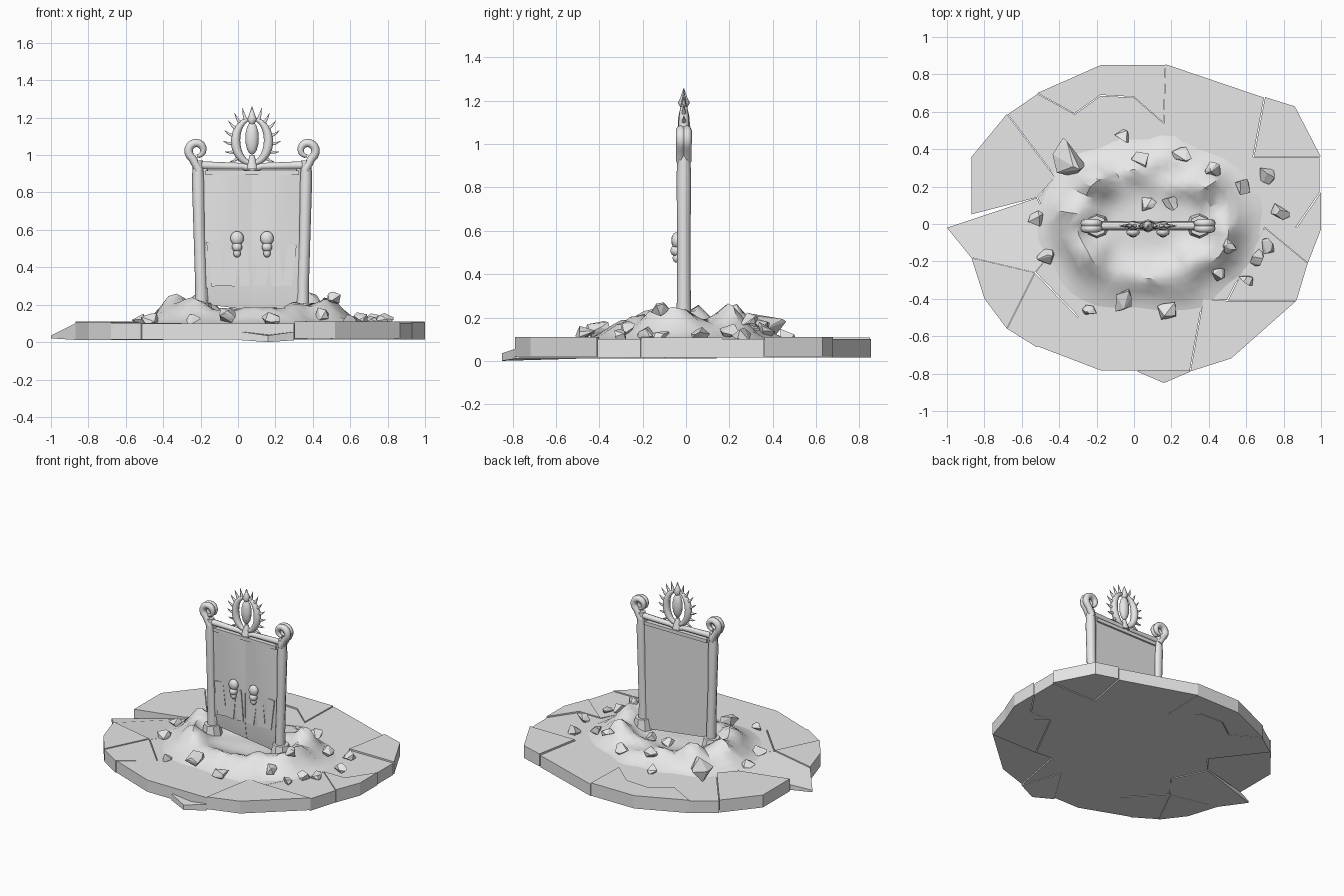
import bpy, bmesh, math, random
from mathutils import Vector, Matrix, noise

default_cube = bpy.data.objects.get("Cube")
if default_cube:
    bpy.data.objects.remove(default_cube)

random.seed(4)
MIDDLE = 0.075          # centre line of the gate
DEPTH = -0.01           # gate position along y

stone = bpy.data.materials.new("grey_stone")
stone.use_nodes = True
stone.diffuse_color = (0.8, 0.8, 0.8, 1)
stone.node_tree.nodes["Principled BSDF"].inputs["Base Color"].default_value = (0.8, 0.8, 0.8, 1)


def finish(name, bm, smooth_angle=None):
    """Turn a bmesh into a named object in the scene."""
    bmesh.ops.recalc_face_normals(bm, faces=bm.faces)
    mesh = bpy.data.meshes.new(name)
    bm.to_mesh(mesh)
    bm.free()
    mesh.materials.append(stone)
    if smooth_angle:
        mesh.shade_smooth()
        mesh.set_sharp_from_angle(angle=math.radians(smooth_angle))
    obj = bpy.data.objects.new(name, mesh)
    bpy.context.collection.objects.link(obj)
    return obj


def tube(name, path, radii, sides=2):
    """Round tube along a path, with one radius per point."""
    curve = bpy.data.curves.new(name, "CURVE")
    curve.dimensions = "3D"
    curve.bevel_depth = 1
    curve.bevel_resolution = sides
    curve.use_fill_caps = True
    spline = curve.splines.new("POLY")
    spline.points.add(len(path) - 1)
    for point, place, radius in zip(spline.points, path, radii):
        point.co = (*place, 1)
        point.radius = radius
    spline.use_smooth = True
    curve.materials.append(stone)
    obj = bpy.data.objects.new(name, curve)
    bpy.context.collection.objects.link(obj)
    return obj


def box(name, size, place, tilt=0):
    bm = bmesh.new()
    bmesh.ops.create_cube(bm, size=1)
    turn = Matrix.Rotation(tilt, 4, "Y")
    bm.transform(Matrix.Translation(place) @ turn @ Matrix.Diagonal((*size, 1)))
    return finish(name, bm)


def ball(name, size, place, smooth=True):
    bm = bmesh.new()
    bmesh.ops.create_uvsphere(bm, u_segments=12, v_segments=8, radius=1)
    bm.transform(Matrix.Translation(place) @ Matrix.Diagonal((*size, 1)))
    return finish(name, bm, 60 if smooth else None)


def slab(name, outline, top=0.105, bottom=0.015, tip=None):
    """Flat stone from an outline in hundredths; tip lowers the first corner."""
    centre = sum((Vector(p) for p in outline), Vector((0, 0))) / len(outline)
    bm = bmesh.new()
    rings = []
    for height, tip_height in ((bottom, tip and tip[0]), (top, tip and tip[1])):
        ring = []
        for i, p in enumerate(outline):
            xy = (centre + (Vector(p) - centre) * 0.992) / 100 if not tip else Vector(p) / 100
            z = tip_height if tip and i == 0 else height
            ring.append(bm.verts.new((xy.x, xy.y, z)))
        rings.append(ring)
        bm.faces.new(ring)
    low, high = rings
    for i in range(len(low)):
        j = (i + 1) % len(low)
        bm.faces.new((low[i], low[j], high[j], high[i]))
    return finish(name, bm)


# Cracked round platform
slab("platform_core", [(-52, 14), (-42, 25), (-68, 59), (-52, 70), (-32, 59), (-18, 69),
     (0, 68), (16, 54), (17, 86), (70, 68), (64, 36), (100, 36), (100, 17), (87, -2),
     (70, -2), (50, -41), (37, -40), (30, -79), (-18, -79), (-52, -66), (-30, -50),
     (-53, -26), (-40, -10)], 0.1)
slab("back_left_slab", [(-87, 5), (-87, 36), (-68, 59), (-42, 25), (-52, 14)], 0.11, 0.02)
slab("tilted_side_slab", [(-100, -2), (-87, -18), (-53, -26), (-40, -10), (-52, 14)],
     0.1, 0.012, (0.02, 0.035))
slab("front_left_slab", [(-87, -18), (-80, -40), (-68, -56), (-53, -26)], 0.108, 0.012)
slab("front_corner_slab", [(-68, -56), (-52, -66), (-30, -50), (-53, -26)], 0.102)
slab("back_slab", [(-52, 70), (-18, 85), (17, 85), (16, 54), (0, 68), (-18, 69), (-32, 59)], 0.108)
slab("back_right_slab", [(70, 68), (86, 63), (100, 36), (64, 36)], 0.11, 0.02)
slab("side_slab", [(100, 17), (100, -3), (93, -21), (70, -2), (87, -2)], 0.107)
slab("front_side_slab", [(93, -21), (87, -41), (50, -41), (70, -2)], 0.102)
slab("front_right_slab", [(87, -41), (52, -72), (30, -79), (37, -40), (50, -41)], 0.109, 0.02)
slab("sunken_front_slab", [(16, -85), (30, -79), (20, -50), (2, -79)], 0.055, 0.01, (0, 0.035))


# Rubble mound with a hollow middle
KNOLLS = [(-.37, .07, .11), (-.22, .22, .1), (.4, .22, .1), (.5, -.03, .1),
          (-.25, -.18, .07), (.3, -.22, .04), (.47, -.17, .06), (-.33, -.06, .07)]


def reach(angle):
    wobble = noise.noise(Vector((math.cos(angle) * 2, math.sin(angle) * 2, 3)))
    return Vector((0.6 * math.cos(angle), 0.46 * math.sin(angle))).length * (1.03 + 0.14 * wobble)


def mound_height(x, y):
    dx, dy = x - 0.08, y
    u = math.hypot(dx, dy) / reach(math.atan2(dy, dx))
    if u >= 1:
        return 0.095
    rim = math.exp(-((u - 0.6) / 0.2) ** 2)
    z = 0.1 + 0.035 * (1 - u) + 0.06 * rim
    for kx, ky, lift in KNOLLS:
        z += 0.9 * lift * math.exp(-((x - kx) ** 2 + (y - ky) ** 2) / 0.0055)
    z += 0.05 * rim * noise.noise(Vector((x * 9, y * 9, 1)))
    return z if u < 0.9 else 0.095 + (z - 0.095) * (1 - u) / 0.1


RINGS, SPOKES = 13, 44
bm = bmesh.new()
hub = bm.verts.new((0.08, 0, mound_height(0.08, 0)))
previous = None
for r in range(1, RINGS + 1):
    ring = []
    for s in range(SPOKES):
        a = math.tau * s / SPOKES
        d = reach(a) * r / RINGS
        x, y = 0.08 + d * math.cos(a), d * math.sin(a)
        ring.append(bm.verts.new((x, y, mound_height(x, y))))
    for s in range(SPOKES):
        n = (s + 1) % SPOKES
        if previous:
            bm.faces.new((previous[s], ring[s], ring[n], previous[n]))
        else:
            bm.faces.new((hub, ring[s], ring[n]))
    previous = ring
finish("rubble_mound", bm, 40)


# Scattered angular rocks
def rock(name, x, y, size):
    bm = bmesh.new()
    for i in range(11):
        d = Vector([random.gauss(0, 1) for axis in "xyz"]).normalized()
        bm.verts.new(d * size * random.uniform(0.85, 1.15))
    hull = bmesh.ops.convex_hull(bm, input=bm.verts)
    bmesh.ops.delete(bm, geom=hull["geom_interior"], context="VERTS")
    bm.transform(Matrix.Translation((x, y, mound_height(x, y) + size * 0.45))
                 @ Matrix.Diagonal((1, 1, 0.75, 1)))
    finish(name, bm)


ROCKS = [(-52, 3), (-47, -18), (-24, -48), (18, -46), (4, 34), (-6, 46), (26, 37), (42, 29),
         (58, 20), (71, 27), (78, 7), (71, -12), (65, -18), (45, -27), (60, -30), (51, -12),
         (7, 11), (20, 12)]
for i, (x, y) in enumerate(ROCKS):
    rock(f"rock_{i}", x / 100, y / 100, random.uniform(0.042, 0.055))
rock("front_boulder", -0.07, -0.4, 0.068)
rock("back_boulder", -0.34, 0.36, 0.11)


# Gate posts with feet and curled claw tops, mirrored about the centre line
for side, label in ((1, "left"), (-1, "right")):
    def at(offset, z, y=DEPTH):
        return (MIDDLE + side * offset, y, z)

    tube(f"{label}_post", [at(.27, .1), at(.272, .3), at(.282, .6), at(.287, .85), at(.29, .97)],
         [.036, .032, .031, .034, .028])
    tube(f"{label}_inner_rod", [at(.25, .15), at(.245, .6), at(.25, .93)], [.014, .012, .014])
    bm = bmesh.new()
    bmesh.ops.create_cone(bm, cap_ends=True, segments=8, radius1=.075, radius2=.055, depth=.1)
    bm.transform(Matrix.Translation(at(.275, .16)))
    finish(f"{label}_foot", bm)
    for y in (-0.014, 0.014):
        path, radii = [at(.285, .92, DEPTH + y)], [.022]
        for i in range(15):
            t = i / 14
            a = math.radians(-60 + 330 * t)
            d = .048 - .018 * t
            path.append(at(.295 + d * math.cos(a), 1.025 + d * math.sin(a), DEPTH + y))
            radii.append(.022 - .013 * t + .006 * math.sin(math.pi * t))
        tube(f"{label}_claw", path, radii)

# Beams across the top
tube("top_beam", [(MIDDLE + x, DEPTH, z) for x, z in ((-.28, .945), (-.05, .94), (0, .925),
     (.05, .94), (.28, .945))], [.022, .018, .02, .018, .022])
box("lower_beam", (.5, .05, .025), (MIDDLE, DEPTH, .905))


# Pair of bowed doors with a chamfered, slanting lower edge
def door(label, left, right):
    bm = bmesh.new()
    rows, columns = (.17, .3, .55, .9), 10
    grids = {}
    for front in (True, False):
        for r, z in enumerate(rows):
            for c in range(columns + 1):
                t = c / columns
                x = left + (right - left) * t
                bow = .012 * math.sin(math.pi * t) if r > 1 else .004
                y = DEPTH - .012 - bow if front else DEPTH + .012
                if front and r == 0:
                    y += .02
                slant = -.13 * (x - MIDDLE) if r < 2 else 0
                grids[front, r, c] = bm.verts.new((x, y, z + slant))
        for r in range(len(rows) - 1):
            for c in range(columns):
                bm.faces.new([grids[front, r + i, c + j] for i, j in ((0, 0), (0, 1), (1, 1), (1, 0))])
    rim = [e for e in bm.edges if e.is_boundary]
    bmesh.ops.bridge_loops(bm, edges=rim)
    finish(f"{label}_door", bm, 30)


door("right", MIDDLE - .245, MIDDLE - .001)
door("left", MIDDLE + .001, MIDDLE + .245)

# Splintered planks on the lower door fronts
for i, (x, width, height, tilt) in enumerate([(-.12, .07, .24, -.12), (-.04, .07, .2, .1),
                                             (.03, .05, .22, -.08), (.13, .06, .18, .15),
                                             (.2, .06, .2, -.1), (.275, .05, .22, .12)]):
    box(f"door_plank_{i}", (width, .008, height), (x, DEPTH - .018, .3 + height / 2), tilt)

# Door knockers
for side, label in ((1, "left"), (-1, "right")):
    x = MIDDLE + side * .08
    ball(f"{label}_knocker_head", (.036, .024, .038), (x, DEPTH - .034, .555))
    ball(f"{label}_knocker_jaw", (.028, .026, .026), (x, DEPTH - .036, .508))
    ball(f"{label}_knocker_drop", (.02, .018, .022), (x, DEPTH - .034, .475))

# Crest: slit eye held between thorned crescents under a spire
ball("crest_eye", (.036, .028, .088), (MIDDLE, DEPTH, 1.09))
for side, label in ((1, "left"), (-1, "right")):
    path, radii = [], []
    for i in range(17):
        t = i / 16
        a = math.radians(-95 + 175 * t)
        path.append((MIDDLE + side * .088 * math.cos(a), DEPTH, 1.075 + .12 * math.sin(a)))
        radii.append(.008 + .017 * math.sin(math.pi * t))
    tube(f"{label}_crescent", path, radii)
    for i in range(7):
        a = math.radians(-45 + 19 * i)
        base = Vector((MIDDLE + side * .1 * math.cos(a), DEPTH, 1.075 + .125 * math.sin(a)))
        lean = Vector((side * math.cos(a), 0, math.sin(a) + .25)).normalized()
        tube(f"{label}_thorn_{i}", [base, base + lean * .03, base + lean * .055 + Vector((0, 0, .008))],
             [.011, .007, .001], 1)
tube("crest_spire", [(MIDDLE, DEPTH, z) for z in (1.165, 1.19, 1.215, 1.26)], [.012, .028, .016, .001])
tube("crest_stem", [(MIDDLE, DEPTH, z) for z in (.925, .96, 1.0)], [.035, .025, .012])
